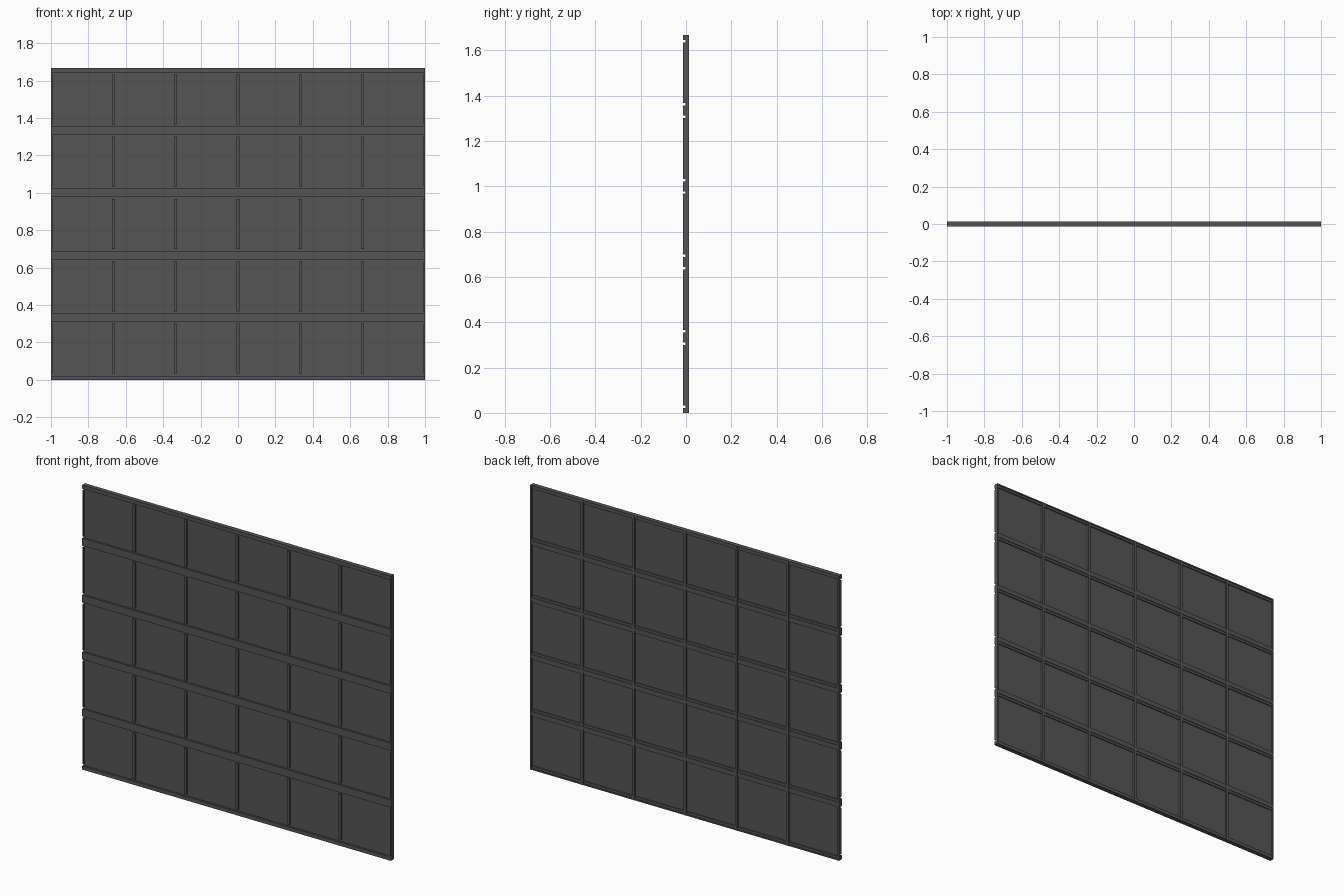
import bpy

if "Cube" in bpy.data.objects:
    bpy.data.objects.remove(bpy.data.objects["Cube"])

W, H, COLS, ROWS = 2.0, 5 / 3, 6, 5
CELL = 1 / 3
D = 0.0135          # half depth of the frame

dark = bpy.data.materials.new("dark_frame")
dark.diffuse_color = (0.09, 0.09, 0.09, 1)
dark.use_nodes = True
dark.node_tree.nodes["Principled BSDF"].inputs["Base Color"].default_value = dark.diffuse_color


def box(name, x0, x1, y0, y1, z0, z1):
    bpy.ops.mesh.primitive_cube_add(size=1, location=((x0 + x1) / 2, (y0 + y1) / 2, (z0 + z1) / 2))
    ob = bpy.context.object
    ob.name = name
    ob.scale = (x1 - x0, y1 - y0, z1 - z0)
    bpy.ops.object.transform_apply(location=False, rotation=False, scale=True)
    ob.data.materials.append(dark)
    return ob


# thin sheet filling the frame
box("panel_sheet", -1, 1, -0.003, 0.003, 0, H)

# horizontal rails: broad on the front, narrower raised strip on the back
for r in range(ROWS + 1):
    z = r * CELL
    z0, z1 = max(0, z - 0.022), min(H, z + 0.022)
    box("front_rail", -1, 1, -D, -0.002, z0, z1)
    box("back_rail", -1, 1, 0.002, 0.009, z0, z1)
    box("back_rail_strip", -1, 1, 0.008, D - 0.001, max(0, z - 0.008), min(H, z + 0.008))

# vertical bars: continuous on the back, short lengths between rails on the front
for c in range(COLS + 1):
    x = -1 + c * CELL
    x0, x1 = max(-1, x - 0.008), min(1, x + 0.008)
    box("back_mullion", x0, x1, 0.002, D, 0, H)
    for r in range(ROWS):
        box("front_bar", x0, x1, -D + 0.001, -0.002, r * CELL + 0.033, (r + 1) * CELL - 0.033)
